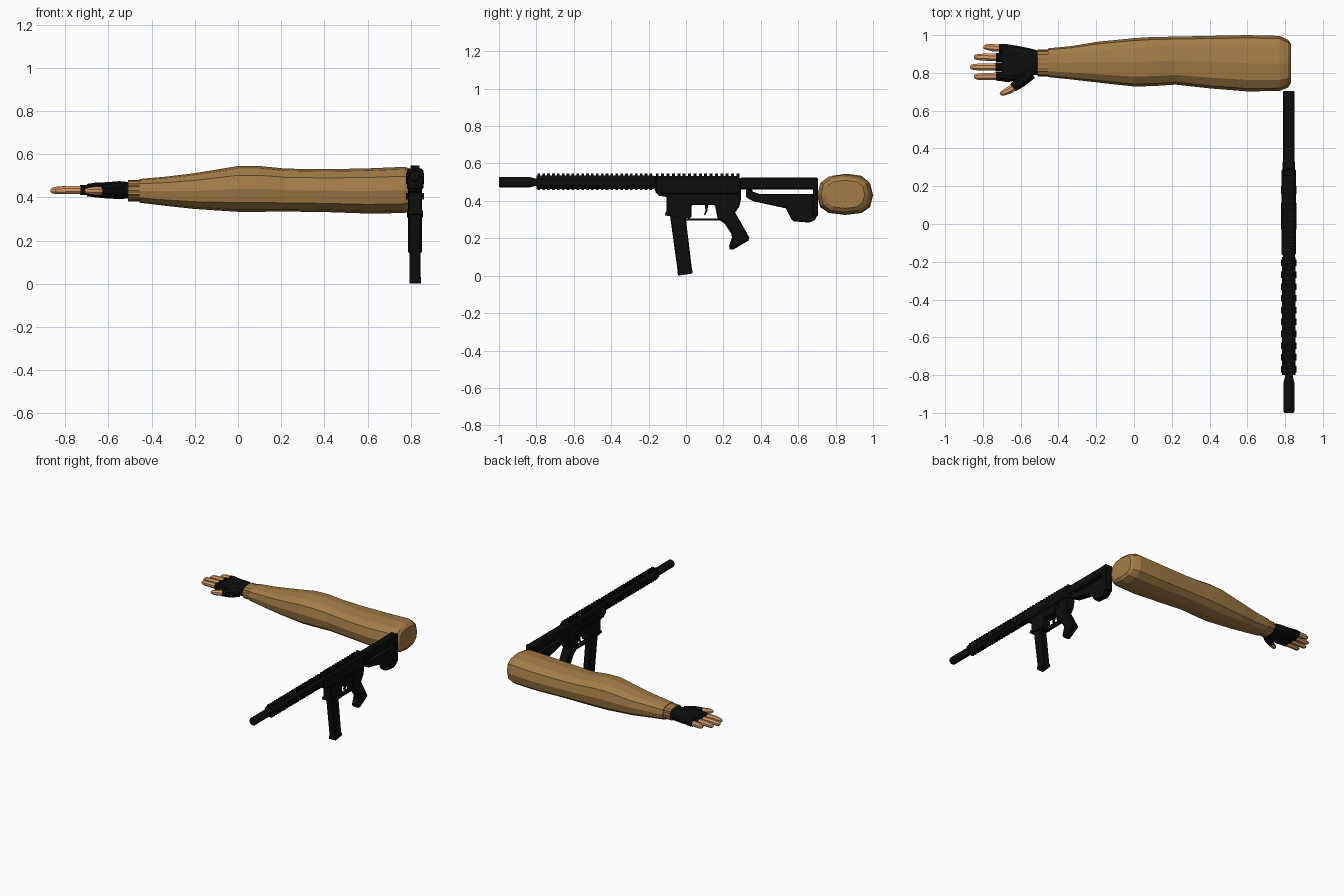
import bpy, bmesh, math
from mathutils import Vector

if "Cube" in bpy.data.objects:
    bpy.data.objects.remove(bpy.data.objects["Cube"])


def material(name, rgb):
    m = bpy.data.materials.new(name)
    m.diffuse_color = (*rgb, 1)
    m.use_nodes = True
    m.node_tree.nodes["Principled BSDF"].inputs["Base Color"].default_value = m.diffuse_color
    return m


TAN = material("tan cloth", (0.36, 0.205, 0.062))
SKIN = material("skin", (0.68, 0.34, 0.15))
BLACK = material("black", (0.004, 0.004, 0.004))
GX = 0.82  # centre plane of the gun


def finish(name, bm, mat):
    bmesh.ops.recalc_face_normals(bm, faces=bm.faces[:])
    me = bpy.data.meshes.new(name)
    bm.to_mesh(me)
    bm.free()
    me.materials.append(mat)
    ob = bpy.data.objects.new(name, me)
    bpy.context.collection.objects.link(ob)
    return ob


def loft(name, rings, mat):
    """Skin a row of equal rings and cap both ends."""
    bm = bmesh.new()
    rows = [[bm.verts.new(p) for p in r] for r in rings]
    n = len(rows[0])
    for a, b in zip(rows, rows[1:]):
        for i in range(n):
            j = (i + 1) % n
            bm.faces.new((a[i], a[j], b[j], b[i]))
    bm.faces.new(rows[0])
    bm.faces.new(rows[-1])
    return finish(name, bm, mat)


def x_ring(x, y0, y1, z0, z1, n=12, power=0.75, rib=0.0):
    """Rounded-box ring across the x axis, fitted to y and z limits."""
    pts = []
    for i in range(n):
        a = 2 * math.pi * i / n
        c, s = math.cos(a), math.sin(a)
        k = 1 - rib * (i % 2)
        pts.append((x, (y0 + y1) / 2 + k * (y1 - y0) / 2 * math.copysign(abs(c) ** power, c),
                    (z0 + z1) / 2 + k * (z1 - z0) / 2 * math.copysign(abs(s) ** power, s)))
    return pts


def tube(name, path, mat, n=8, flat=1.0):
    """Tube through (point, radius) pairs lying in a horizontal plane."""
    d = (Vector(path[-1][0]) - Vector(path[0][0])).normalized()
    side = d.cross(Vector((0, 0, 1))).normalized()
    up = side.cross(d)
    rings = []
    for p, r in path:
        rings.append([Vector(p) + side * r * math.cos(2 * math.pi * (i + .5) / n)
                      + up * r * flat * math.sin(2 * math.pi * (i + .5) / n) for i in range(n)])
    return loft(name, rings, mat)


def plate(name, profile, width, bevel=0.006):
    """Gun part: (y, z) profile extruded evenly about the gun plane."""
    ob = loft(name, [[(GX + s * width / 2, y, z) for y, z in profile] for s in (-1, 1)], BLACK)
    if bevel:
        m = ob.modifiers.new("edge", "BEVEL")
        m.width, m.segments, m.limit_method, m.angle_limit = bevel, 1, 'ANGLE', 0.8
    return ob


def rect(y0, y1, z0, z1):
    return [(y0, z0), (y1, z0), (y1, z1), (y0, z1)]


def teeth(name, y0, y1, count, boxes):
    """Row of rail teeth; boxes are (x0, x1, z0, z1) about the gun plane."""
    bm = bmesh.new()
    pitch = (y1 - y0) / count
    for i in range(count):
        for x0, x1, z0, z1 in boxes:
            g = bmesh.ops.create_cube(bm, size=1)
            c = Vector((GX + (x0 + x1) / 2, y0 + (i + .5) * pitch, (z0 + z1) / 2))
            for v in g["verts"]:
                v.co = Vector((v.co.x * (x1 - x0), v.co.y * pitch * .55, v.co.z * (z1 - z0))) + c
    return finish(name, bm, BLACK)


# ---- arm: sleeve and ribbed cuff ----
sleeve = [(-.455, .778, .93, .375, .485), (-.33, .765, .942, .36, .496), (-.2, .75, .964, .346, .512),
          (0, .728, .984, .333, .545), (.1, .73, .99, .333, .545), (.22, .738, .992, .334, .533),
          (.4, .718, .996, .332, .53), (.6, .702, 1.0, .325, .534), (.77, .704, .996, .327, .541),
          (.815, .722, .975, .34, .528), (.83, .745, .955, .36, .51)]
loft("sleeve", [x_ring(*s) for s in sleeve], TAN)
loft("cuff", [x_ring(x, .78, .925, .381, .481, 40, .85, .05) for x in (-.51, -.495, -.44)], TAN)

# ---- fingerless glove ----
glove = [(-.50, .79, .915, .395, .47), (-.55, .786, .93, .392, .475), (-.61, .765, .942, .395, .47),
         (-.66, .752, .95, .4, .468), (-.70, .754, .952, .405, .462)]
loft("glove_palm", [x_ring(*s) for s in glove], BLACK)
tube("glove_thumb", [((-.545, .80, .432), .036), ((-.60, .755, .43), .035), ((-.64, .722, .43), .025)], BLACK)

# ---- fingers: glove stub and bare tip ----
for name, y0, y1, cut, tip in (("little", .93, .937, -.715, -.797), ("ring", .882, .884, -.73, -.848),
                               ("middle", .832, .831, -.732, -.868), ("index", .782, .78, -.73, -.848)):
    tube(name + "_glove_stub", [((-.67, y0, .434), .026), ((cut, y0, .434), .0255)], BLACK)
    L = cut - tip
    tube(name + "_finger", [((cut + .02, y0, .434), .021), ((cut - L * .45, (y0 + y1) / 2, .434), .0205),
                            ((tip + .022, y1, .432), .018), ((tip + .007, y1, .431), .013),
                            ((tip, y1, .431), .006)], SKIN)
tube("thumb", [((-.615, .737, .43), .022), ((-.66, .709, .43), .021), ((-.69, .695, .43), .017),
               ((-.704, .689, .43), .011), ((-.709, .687, .43), .005)], SKIN)

# ---- gun: muzzle and handguard ----
muzzle = [(-1, .024), (-.993, .029), (-.84, .029), (-.81, .021), (-.79, .021)]
loft("muzzle", [[(GX + r * math.cos(i * math.pi / 6), y, .5 + r * math.sin(i * math.pi / 6))
                 for i in range(12)] for y, r in muzzle], BLACK)
octagon = [(-.036, .483), (-.02, .463), (.02, .463), (.036, .483), (.036, .517), (.02, .537),
           (-.02, .537), (-.036, .517)]
loft("handguard", [[(GX + x, y, z) for x, z in octagon] for y in (-.80, -.175)], BLACK)
teeth("handguard_rails", -.80, -.175, 24, [(-.02, .02, .53, .546), (-.018, .018, .457, .47)])
teeth("handguard_side_lugs", -.80, -.175, 10, [(-.041, -.03, .487, .513), (.03, .041, .487, .513)])
loft("barrel_nut", [[(GX + x * .9, y, .5 + (z - .5) * .9) for x, z in octagon] for y in (-.18, -.16)], BLACK)

# ---- receiver ----
plate("upper_receiver", [(-.168, .45), (-.15, .433), (.295, .433), (.295, .515), (.275, .533), (-.168, .533)],
      .076, .01)
teeth("receiver_rail", -.168, .292, 16, [(-.021, .021, .525, .547)])
plate("lower_receiver", [(-.105, .44), (-.105, .345), (-.112, .325), (-.085, .318), (.03, .31), (.03, .377),
                         (.155, .377), (.17, .30), (.21, .30), (.262, .337), (.285, .37), (.295, .412),
                         (.295, .44)], .066)
plate("front_lug", [(-.15, .45), (-.148, .428), (-.1, .42), (-.1, .45)], .06, 0)
plate("magazine_well_lip", [(-.112, .322), (.02, .306), (.024, .322), (-.11, .34)], .074, 0)
plate("ejection_port_cover", rect(-.03, .11, .462, .5), .082, 0)
plate("side_controls", rect(.16, .2, .39, .42), .082, 0)

# ---- trigger, guard, grip and magazine ----
plate("trigger_guard", rect(.0, .2, .294, .307), .035, 0)
plate("trigger", [(.1, .38), (.118, .38), (.115, .35), (.103, .325), (.096, .327), (.104, .35)], .016, 0)
plate("grip", [(.165, .345), (.168, .305), (.205, .28), (.249, .215), (.226, .147), (.244, .134), (.343, .193),
               (.334, .212), (.292, .288), (.258, .345)], .066, .012)
plate("magazine", [(-.088, .34), (-.005, .34), (.034, .016), (-.042, .005)], .05, .005)
plate("magazine_base", [(-.046, .022), (.033, .032), (.036, .012), (-.043, .0)], .054, 0)

# ---- stock with open slot ----
plate("stock_top", rect(.285, .70, .46, .524), .06, .008)
plate("stock_lower", [(.355, .461), (.355, .45), (.39, .438), (.70, .438), (.70, .32), (.69, .298), (.66, .284),
                      (.575, .291), (.562, .305), (.535, .36), (.36, .398), (.32, .42), (.32, .461)], .05, .004)
plate("butt_plate", rect(.678, .705, .318, .524), .06, .004)
